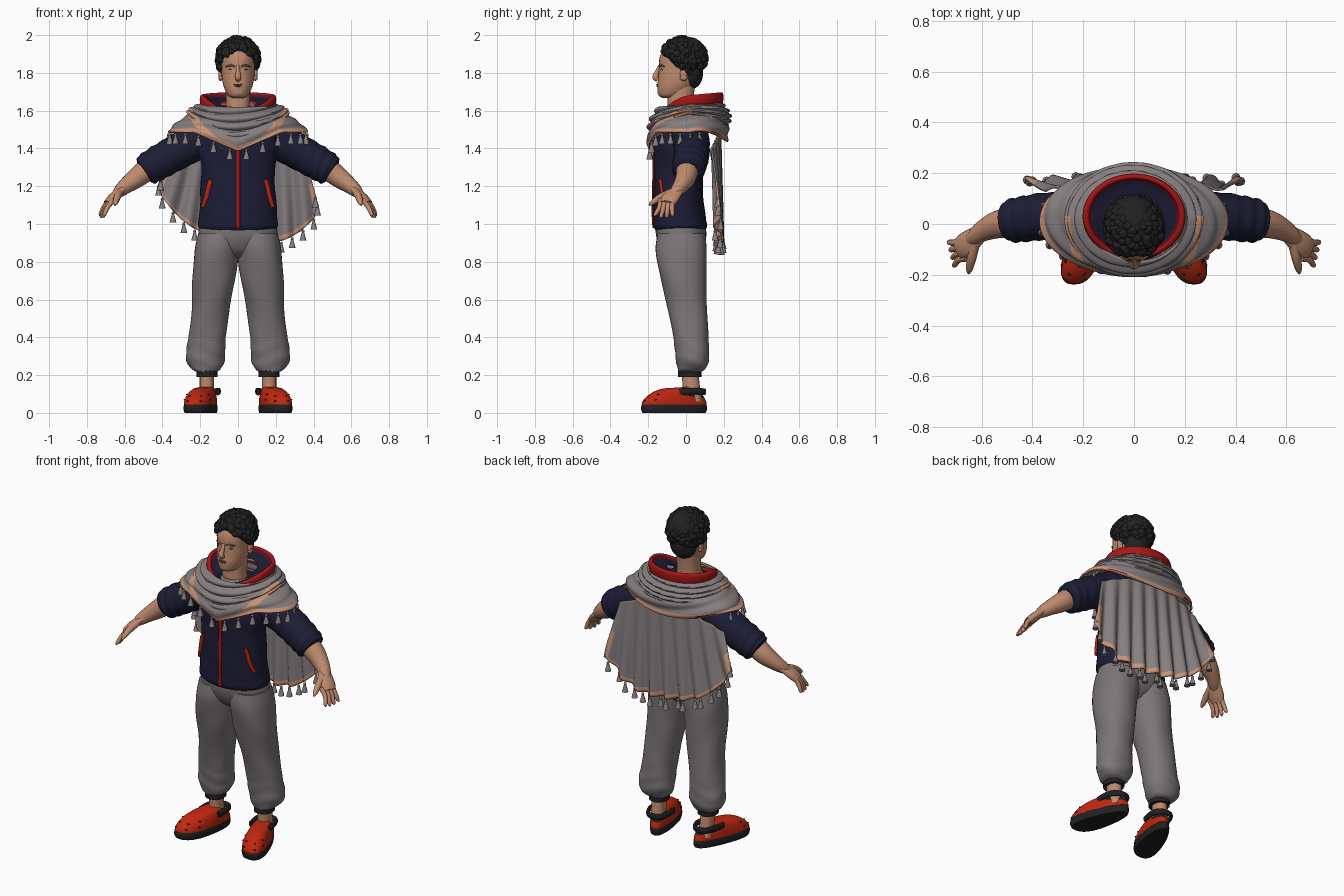
import bpy, bmesh, math, random
from math import sin, cos, pi
from mathutils import Vector, Matrix

random.seed(4)
if "Cube" in bpy.data.objects:
    bpy.data.objects.remove(bpy.data.objects["Cube"])


def material(name, *rgb):
    m = bpy.data.materials.new(name)
    m.use_nodes = True
    m.diffuse_color = (*rgb, 1)
    m.node_tree.nodes["Principled BSDF"].inputs["Base Color"].default_value = (*rgb, 1)
    return m


trouser_grey = material("trouser grey", .2, .178, .184)
wool_grey = material("wool grey", .24, .21, .215)
peach = material("peach border", .58, .29, .18)
navy = material("navy cloth", .012, .012, .036)
red = material("deep red", .4, .008, .008)
bright_red = material("bright red", .52, .02, .005)
crimson = material("dark crimson", .12, .004, .015)
skin = material("skin", .52, .26, .155)
black = material("soft black", .015, .015, .015)
brown = material("face brown", .22, .09, .055)
made = []


def finish(name, bm, mats):
    bmesh.ops.recalc_face_normals(bm, faces=bm.faces[:])
    mesh = bpy.data.meshes.new(name)
    bm.to_mesh(mesh)
    bm.free()
    for m in mats:
        mesh.materials.append(m)
    ob = bpy.data.objects.new(name, mesh)
    bpy.context.collection.objects.link(ob)
    made.append(ob)
    return ob


def surface(name, f, nu, nv, mats, pick=None, wrap=True, caps=True, thick=0):
    """Grid skin over f(u, v); pick(u, v, centre) chooses the colour slot."""
    bm = bmesh.new()
    du = nu if wrap else nu - 1
    rows = [[bm.verts.new(f(i / du, j / (nv - 1))) for i in range(nu)] for j in range(nv)]
    for j in range(nv - 1):
        for i in range(du):
            k = (i + 1) % nu
            face = bm.faces.new((rows[j][i], rows[j][k], rows[j + 1][k], rows[j + 1][i]))
            if pick:
                face.material_index = pick((i + .5) / du, (j + .5) / (nv - 1), face.calc_center_median())
    if wrap and caps:
        bm.faces.new(rows[0])
        bm.faces.new(rows[-1])
    ob = finish(name, bm, mats)
    if thick:
        mod = ob.modifiers.new("thickness", 'SOLIDIFY')
        mod.thickness, mod.offset = thick, 0


def along(keys, t):
    """Smooth curve through the keys."""
    n = len(keys) - 1
    i = min(int(t * n), n - 1)
    f = t * n - i
    a, b, c, d = (keys[max(0, min(n, i + k))] for k in (-1, 0, 1, 2))
    return [q + f / 2 * (r - p + f * (2 * p - 5 * q + 4 * r - s + f * (3 * (q - r) + s - p)))
            for p, q, r, s in zip(a, b, c, d)]


def power(c, e):
    return math.copysign(abs(c) ** e, c)


def loft(name, keys, mat, side=1, nu=32, nv=30, e=.9, fold=None):
    """Stacked ovals; each key is z, centre x, centre y, half width, half depth."""
    def f(u, v):
        z, cx, cy, rx, ry = along(keys, v)
        a = 2 * pi * u
        k = 1 + (fold(a, z) if fold else 0)
        return Vector((side * (cx + k * rx * power(cos(a), e)), cy + k * ry * power(sin(a), e), z))
    surface(name, f, nu, nv, [mat])


def tube(name, keys, mat, side=1, flat=1, across=(0, 1, 0), nu=14, nv=16, fold=None):
    """Round or flattened tube; each key is x, y, z, radius."""
    def f(u, v):
        *p, r = along(keys, v)
        t = (Vector(along(keys, min(1, v + .02))[:3]) - Vector(along(keys, max(0, v - .02))[:3])).normalized()
        w = Vector(across)
        w = (w - w.dot(t) * t).normalized()
        a = 2 * pi * u
        r *= 1 + (fold(a, v) if fold else 0)
        q = Vector(p) + r * (cos(a) * w + flat * sin(a) * t.cross(w))
        return Vector((side * q.x, q.y, q.z))
    surface(name, f, nu, nv, [mat])


def blobs(name, items, mat, detail=2):
    """Many small ellipsoids in one mesh; items are centre and radii."""
    bm = bmesh.new()
    for centre, size in items:
        bmesh.ops.create_icosphere(bm, subdivisions=detail, radius=1,
                                   matrix=Matrix.Translation(centre) @ Matrix.Diagonal((*size, 1)))
    finish(name, bm, [mat])


# Jacket body with front zip and pocket trim
TORSO = [(.965, 0, -.03, .19, .13), (.99, 0, -.03, .212, .142), (1.04, 0, -.035, .207, .138),
         (1.15, 0, -.04, .2, .132), (1.3, 0, -.04, .195, .128), (1.42, 0, -.035, .215, .13),
         (1.52, 0, -.02, .19, .12), (1.6, 0, -.01, .11, .09)]
loft("jacket_body", TORSO, navy, nu=48, nv=50,
     fold=lambda a, z: .012 * sin(5 * a + 30 * z) * (z > 1.03))


def chest(x, z):
    k = min((along(TORSO, t / 200) for t in range(201)), key=lambda r: abs(r[0] - z))
    return k[2] - k[4] * (1 - min(1, abs(x) / k[3]) ** (2 / .9)) ** .45 - .003


tube("front_zip", [(0, chest(0, z), z, .01) for z in (.98, 1.05, 1.12, 1.2, 1.28, 1.36, 1.42)],
     red, across=(1, 0, 0), flat=.6)
for s, label in ((1, "left"), (-1, "right")):
    tube(label + "_pocket_trim", [(x, chest(x, z), z, .013) for x, z in
         ((.145, 1.235), (.157, 1.19), (.168, 1.14), (.184, 1.09))], bright_red, s, across=(1, 0, 0), flat=.7)

# Trousers
loft("trouser_seat", [(.82, 0, -.02, .05, .06), (.86, 0, -.022, .17, .105),
                      (.93, 0, -.025, .208, .132), (1.01, 0, -.03, .2, .132)], trouser_grey)
LEG = [(.215, .165, .02, .05, .058), (.235, .17, .03, .08, .075), (.29, .172, .035, .103, .088),
       (.4, .163, .025, .099, .093), (.55, .145, .008, .1, .104), (.72, .127, -.015, .114, .122),
       (.86, .113, -.024, .116, .135), (.95, .105, -.025, .104, .126)]


def creases(a, z):
    return .05 * sin(75 * z + 2 * sin(a * 2)) * max(0, 1 - z / .45) + .014 * sin(3 * a + 22 * z)


for s, label in ((1, "left"), (-1, "right")):
    loft(label + "_trouser_leg", LEG, trouser_grey, s, nu=40, nv=70, fold=creases)
    loft(label + "_ankle_cuff", [(z, .165, .02, .054, .06) for z in (.19, .21, .24)], black, s,
         nu=64, nv=4, fold=lambda a, z: .03 * sin(16 * a))
    loft(label + "_ankle", [(.06, .165, .03, .042, .055), (.13, .165, .028, .038, .047),
                            (.21, .165, .022, .038, .044)], skin, s)

    # Clogs: sole, domed upper, heel strap and vent dots
    def clog(a, k, z, s=s):
        y = -.063 + .172 * k * power(sin(a), .85)
        return Vector((s * (.172 - .27 * y + k * (.063 - .1 * y) * power(cos(a), .8)), y, z))

    def dome(a, w):
        p = clog(a, cos(w), 0)
        rise = .1 - (.27 if p.y < -.02 else .3) * abs(p.y + .02)
        return clog(a, cos(w) ** .45, .045 + max(.035, rise) * sin(w))

    surface(label + "_sole", lambda u, v: clog(2 * pi * u, .93 + .09 * sin(pi * (.15 + .7 * v)), .05 * v),
            44, 6, [black])
    surface(label + "_clog_upper", lambda u, v: dome(2 * pi * u, v * 1.5), 56, 16, [bright_red, black],
            lambda u, v, c: int(c.y > .02 and v > .3))
    tube(label + "_heel_strap", [(.232, -.035, .11, .019), (.222, .04, .115, .018), (.19, .092, .112, .018),
         (.125, .092, .112, .018), (.1, .04, .115, .018), (.108, -.035, .11, .019)], black, s,
         across=(0, 0, 1), flat=.5, nv=30)
    blobs(label + "_vent_holes", [(dome(-pi / 2 + a, w), (.008, .008, .004)) for w in (.4, .85)
          for a in (-1, -.35, .35, 1)], black, 1)

    # Sleeves, forearms and hands
    tube(label + "_sleeve", [(.15, .02, 1.47, .1), (.25, .03, 1.42, .096), (.35, .03, 1.365, .093),
         (.43, .02, 1.32, .09), (.485, .012, 1.285, .083), (.5, .01, 1.275, .058)], navy, s, nu=28, nv=60,
         fold=lambda a, v: .045 * sin(44 * v + 2 * sin(a)) * v)
    tube(label + "_forearm", [(.46, .01, 1.305, .062), (.53, 0, 1.25, .056), (.59, -.025, 1.205, .043),
                              (.625, -.05, 1.175, .034), (.65, -.073, 1.15, .02)], skin, s)
    reach = (-.35, -.9, .1)
    tube(label + "_palm", [(.6, -.032, 1.195, .034), (.635, -.06, 1.165, .044), (.665, -.085, 1.135, .05),
                           (.69, -.098, 1.108, .042)], skin, s, .5, reach)
    for i, finger in enumerate(("little", "ring", "middle", "index")):
        x, y = .698 - .007 * i, -.068 - .022 * i
        drop = .008 * (i in (1, 2))
        tube(f"{label}_{finger}_finger", [(x - .02, y, 1.13, .014), (x + .012, y - .006, 1.09, .013),
             (x + .03, y - .004 - .008 * i, 1.05 - drop, .01), (x + .031, y - .005 - .008 * i, 1.043 - drop, .003)],
             skin, s, nu=10)
    tube(label + "_thumb", [(.625, -.07, 1.17, .021), (.638, -.13, 1.145, .019), (.648, -.175, 1.115, .014),
                            (.651, -.195, 1.1, .005)], skin, s, nu=10)


# Hood: red outer roll, crimson inner edge, navy lining
def hood(u, v):
    a = 2 * pi * u
    back = (1 + sin(a)) / 2
    rim = 1.672 + .014 * sin(a) - .07 * max(0, -sin(a)) ** 2
    k, dz = along([(.98, -.03 - .07 * back), (1.06, -.03), (1.05, .005), (.96, .01), (.87, -.012), (.5, -.03)], v)
    return Vector((.19 * k * cos(a), .03 + .158 * k * sin(a), rim + dz))


surface("hood", hood, 48, 30, [red, crimson, navy], lambda u, v, c: (v > .68) + (v > .8), caps=False)
loft("shirt_collar", [(1.52, 0, -.03, .1, .09), (1.585, 0, -.035, .08, .08), (1.61, 0, -.035, .06, .07)], wool_grey)


# Shawl: shoulder layer, draped cowl and back cape
def shoulder(u, v):
    a = 2 * pi * u
    front, rear = max(0, -sin(a)), max(0, sin(a))
    bulge = .032 * sin(pi * .75 * v) + .005 * sin(16 * v + 3 * a)
    rx, ry = .2 + .145 * v + bulge, .165 + (.03 - .025 * rear) * v + bulge
    side = min(1, 1.6 * abs(cos(a))) if front else cos(a) ** 2
    z0, z1 = 1.61 - .01 * front, 1.385 + .1 * side + .05 * rear
    return Vector((rx * cos(a), .02 + ry * sin(a), z0 + (z1 - z0) * v))


def cowl(u, v):
    a = 2 * pi * u
    front, rear = max(0, -sin(a)), max(0, sin(a))
    wave = .01 * sin(26 * v + 2 * cos(a)) + (.035 - .01 * rear) * sin(pi * v)
    rx, ry = .195 + .05 * v + wave, .165 + .03 * v + wave
    z0, z1 = 1.635 - .02 * front, 1.57 - .14 * front ** 1.5 - .05 * rear
    return Vector((rx * cos(a), .022 + ry * sin(a), z0 + (z1 - z0) * v))


def neckline(c):
    """Front border sweeping from the breastbone up to both shoulders."""
    return c.y < .03 and abs(c.x) < .27 and abs(c.z - 1.4 - 2.9 * c.x ** 2) < .018 + .05 * abs(c.x)


def shoulder_colour(u, v, c):
    if .9 < v < .96 and c.y > .1 and .2 < abs(c.x) < .3:
        return 2
    return int(v > .86 or neckline(c))


def cape(u, v):
    w = 2 * u - 1
    top, low = 1.48 - .09 * w * w, .91 + .22 * abs(w) ** 3 - .06 * w
    y = .178 - .045 * w * w + .03 * v * w * w + .02 * sin(26 * w + 2 * v) * (.2 + .8 * v)
    return Vector((w * (.35 + .08 * v), y, top + (low - top) * v))


surface("shoulder_shawl", shoulder, 150, 44, [wool_grey, peach, crimson], shoulder_colour, caps=False, thick=.01)
surface("neck_cowl", cowl, 150, 44, [wool_grey, peach], lambda u, v, c: int(neckline(c)),
        caps=False, thick=.012)
surface("back_cape", cape, 110, 40, [wool_grey, peach],
        lambda u, v, c: int(v > .96 or (abs(u - .5) > .475 and v > .55)), wrap=False, thick=.01)

# Tassels along the shawl edges
bm = bmesh.new()
spots = [shoulder(.46 + .58 * i / 15, 1) for i in range(16)]
spots += [cape((i + .5) / 15, 1) for i in range(15)] + [cape(u, v) for u in (0, 1) for v in (.75, .88)]
for p in spots:
    bmesh.ops.create_cone(bm, segments=8, cap_ends=True, radius1=.018, radius2=.006, depth=.045,
                          matrix=Matrix.Translation(p - Vector((0, 0, .04))))
    bmesh.ops.create_icosphere(bm, subdivisions=1, radius=.009,
                               matrix=Matrix.Translation(p - Vector((0, 0, .013))))
finish("tassels", bm, [wool_grey])

# Head, neck and face
loft("neck", [(1.53, 0, -.025, .075, .078), (1.62, 0, -.03, .065, .068), (1.73, 0, -.025, .066, .072)], skin)
loft("head", [(1.668, 0, -.09, .03, .035), (1.682, 0, -.078, .054, .068), (1.725, 0, -.055, .075, .097),
              (1.77, 0, -.037, .085, .11), (1.82, 0, -.028, .088, .115), (1.88, 0, -.02, .092, .12),
              (1.93, 0, -.01, .085, .103), (1.965, 0, -.005, .04, .05)], skin, e=.95)
tube("nose", [(0, -.138, 1.838, .009), (0, -.153, 1.805, .012), (0, -.162, 1.778, .017),
              (0, -.148, 1.76, .011)], skin, across=(1, 0, 0))
blobs("lips", [((0, -.151, 1.738), (.027, .007, .004)), ((0, -.151, 1.73), (.022, .007, .004))], brown)
blobs("chin", [((0, -.133, 1.695), (.03, .018, .019))], skin)
blobs("ears", [((s * .092, -.012, 1.79 + dz), (.013, .021, r)) for s in (1, -1)
               for dz, r in ((.005, .03), (-.015, .018))], skin)
blobs("eyes", [((s * .036, -.127, 1.818), (.017, .009, .005)) for s in (1, -1)], brown)
for s, label in ((1, "left"), (-1, "right")):
    tube(label + "_eyebrow", [(.016, -.141, 1.834, .004), (.038, -.136, 1.84, .006), (.064, -.115, 1.834, .003)],
         brown, s, nu=8)

# Hair: solid mass plus loose curls above the hairline
CENTRE = Vector((0, -.015, 1.876))


def hairline(y):
    return 1.9 - .155 * max(0, min(1, (y + .085) / .08))


curls = []
while len(curls) < 260:
    d = Vector([random.gauss(0, 1) for _ in range(3)]).normalized()
    p = CENTRE + Vector((d.x * .102, d.y * .114, d.z * .102))
    if p.z > hairline(p.y):
        curls.append((p, [random.uniform(.015, .027) for _ in range(3)]))
blobs("hair_curls", curls, black)
blobs("hair_mass", [(CENTRE + Vector((0, .008, .012)), (.108, .122, .105)),
                    (CENTRE + Vector((0, .035, -.08)), (.082, .07, .085))], black, 4)

# Soft shading with crisp edges
for ob in made:
    ob.select_set(True)
bpy.context.view_layer.objects.active = made[0]
bpy.ops.object.shade_smooth_by_angle(angle=math.radians(50))
